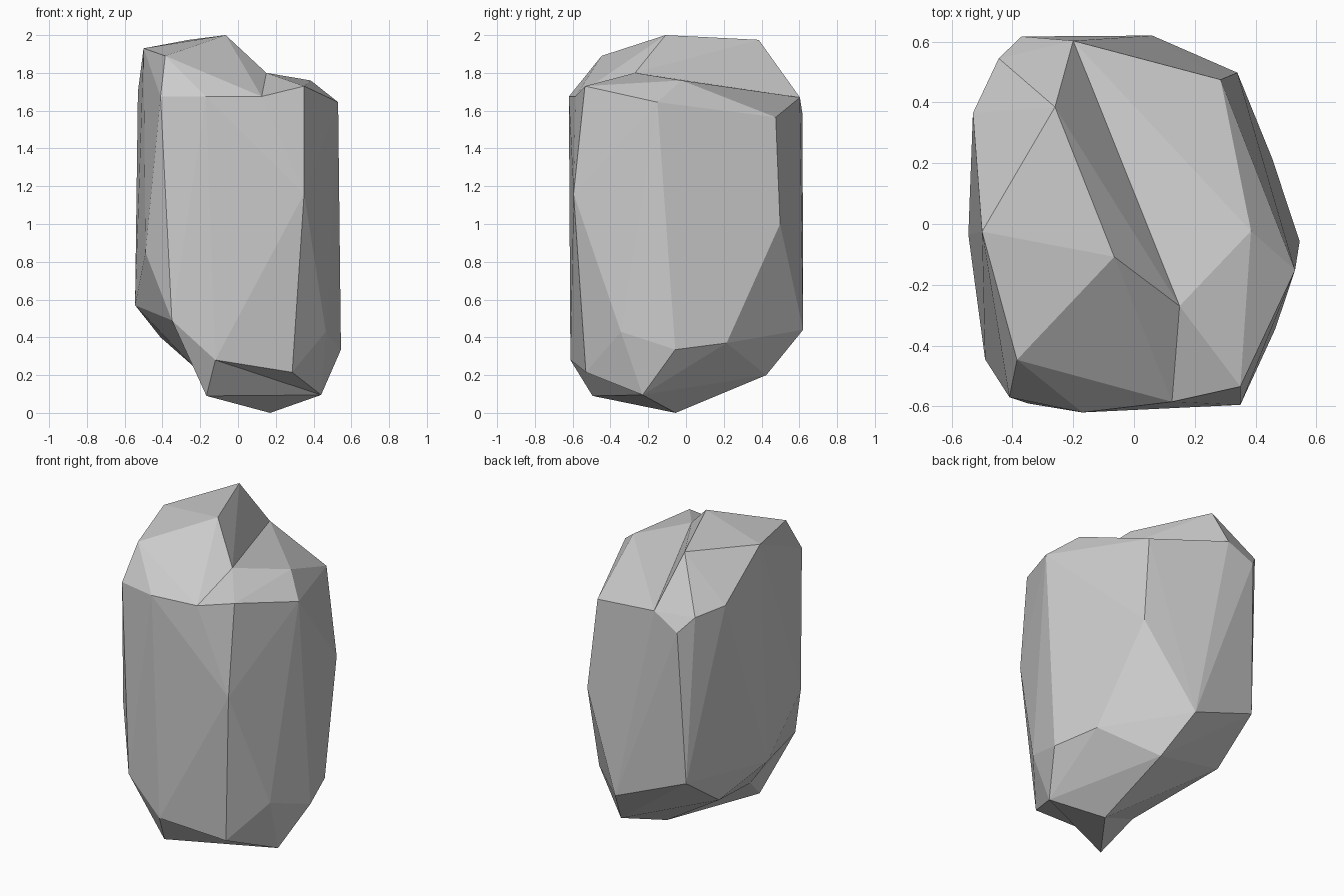
import bpy, bmesh, random
from itertools import combinations
from mathutils import Vector

if "Cube" in bpy.data.objects:
    bpy.data.objects.remove(bpy.data.objects["Cube"])

random.seed(1)

# Corner points of the rock
P = {
    # raised crest
    'N': (-.065, -.108, 2.0), 'T': (-.26, .385, 1.975), 'Q': (-.50, -.025, 1.93), 'O': (-.385, -.447, 1.89),
    # shoulder ring
    'P': (-.41, -.57, 1.675), 'M': (-.17, -.62, 1.675), 'L': (.125, -.585, 1.675), 'I': (.15, -.27, 1.80),
    'J': (.35, -.535, 1.73), 'G': (.53, -.152, 1.645), 'H': (.385, -.023, 1.76), 'E': (.285, .475, 1.565),
    'A': (-.20, .603, 1.67), 'B': (-.37, .617, 1.58), 'U': (-.445, .545, 1.67), 'S': (-.53, .365, 1.70),
    # sides
    'D': (.34, .498, 1.0), 'K': (.35, -.595, 1.16), 'V': (-.49, -.445, .85), 'R': (-.545, -.035, .57),
    'h': (-.40, .57, .62), 'C': (.06, .62, .44), 'F': (.545, -.057, .335), 'W': (.465, -.345, .43),
    'X': (.455, .215, .37), 'e': (-.35, -.59, .49),
    # underside
    'd': (-.12, -.612, .28), 'c': (.287, -.53, .215), 'a': (.44, -.23, .095), 'b': (-.167, -.495, .09),
    'Z': (.17, -.055, 0), 'Y': (.156, .425, .20), 'g': (-.41, .255, .40), 'f': (-.24, -.30, .25),
}
J = {k: Vector(v) + Vector([random.uniform(-1e-5, 1e-5) for _ in range(3)]) for k, v in P.items()}


def hull(names):
    """Triangles wrapped around the named points."""
    tris = set()
    for t in combinations(names, 3):
        p, q, r = (J[k] for k in t)
        n = (q - p).cross(r - p)
        side = [n.dot(J[k] - p) > 0 for k in names if k not in t]
        if all(side) or not any(side):
            tris.add(frozenset(t))
    return tris


def flip(tris, edge, new):
    """Turn the shared edge of two triangles into a crease between their tips."""
    old = [t for t in tris if set(edge) <= t]
    if len(old) == 2 and (old[0] | old[1]) - set(edge) == set(new):
        tris.difference_update(old)
        tris.update(frozenset(new + k) for k in edge)


def dent(tris, edge, point):
    """Split an edge at a pushed-in point."""
    for t in [t for t in tris if set(edge) <= t]:
        tip = next(iter(t - set(edge)))
        tris.remove(t)
        tris.update(frozenset(tip + point + k) for k in edge)


# Main body, with its creases under the base
body = hull([k for k in P if k not in 'NTQOf'])
flip(body, 'JM', 'IL')
flip(body, 'bc', 'da')
dent(body, 'bg', 'f')
flip(body, 'bR', 'fe')
flip(body, 'ge', 'fR')

# Raised crest on the left, leaving the valley beside it
crest_points = set('NTQOAILMPVRSU')
crest = hull(sorted(crest_points))
faces = {t for t in body if not t <= crest_points or t in crest}
faces |= {t for t in crest if t & set('NTQO')}

# Mesh
bm = bmesh.new()
bv = {k: bm.verts.new(v) for k, v in P.items()}
for t in sorted(sorted(t) for t in faces):
    bm.faces.new([bv[k] for k in t])
bmesh.ops.holes_fill(bm, edges=[e for e in bm.edges if e.is_boundary], sides=0)
bmesh.ops.recalc_face_normals(bm, faces=bm.faces[:])
mesh = bpy.data.meshes.new("rock")
bm.to_mesh(mesh)
bm.free()
rock = bpy.data.objects.new("rock", mesh)
bpy.context.collection.objects.link(rock)
